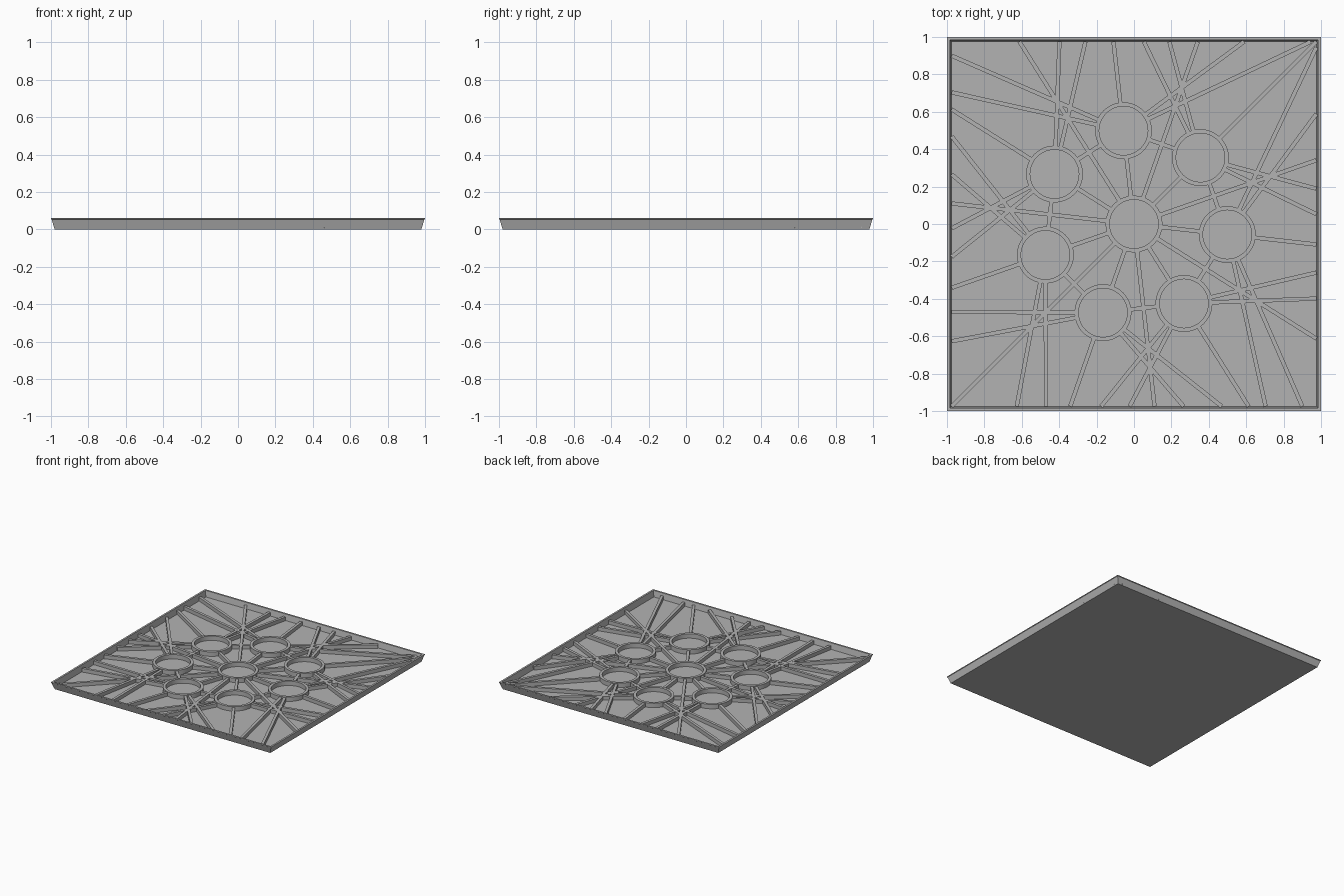
import bpy, bmesh
from math import cos, sin, radians, pi
from mathutils import Vector, Matrix

cube = bpy.data.objects.get("Cube")
if cube:
    bpy.data.objects.remove(cube, do_unlink=True)

grey = bpy.data.materials.new("plain grey")
grey.use_nodes = True
COLOUR = (0.45, 0.45, 0.45, 1)
grey.diffuse_color = COLOUR
grey.node_tree.nodes["Principled BSDF"].inputs["Base Color"].default_value = COLOUR

FLOOR, RIB_TOP, RING_TOP, RIM = 0.012, 0.042, 0.048, 0.06
RING_IN, RING_OUT, RIB_W = 0.13, 0.152, 0.022
WALL = 0.975
COUNT = 7
STEP = 360 / COUNT


def finish(name, bm):
    bmesh.ops.recalc_face_normals(bm, faces=bm.faces)
    mesh = bpy.data.meshes.new(name)
    bm.to_mesh(mesh)
    bm.free()
    mesh.materials.append(grey)
    obj = bpy.data.objects.new(name, mesh)
    bpy.context.collection.objects.link(obj)
    return obj


def bridge(bm, a, b):
    n = len(a)
    for i in range(n):
        j = (i + 1) % n
        bm.faces.new((a[i], a[j], b[j], b[i]))


def direction(deg):
    return Vector((cos(radians(deg)), sin(radians(deg)), 0))


# Tray: square loops from the underside, over the rim, down to the floor
bm = bmesh.new()
loops = []
for half, z in ((0.98, 0), (0.997, 0.053), (1, 0.055), (1, RIM), (0.985, RIM), (0.975, FLOOR)):
    loops.append([bm.verts.new((half * sx, half * sy, z))
                  for sx, sy in ((-1, -1), (1, -1), (1, 1), (-1, 1))])
for a, b in zip(loops, loops[1:]):
    bridge(bm, a, b)
bm.faces.new(loops[0])
bm.faces.new(loops[-1])
finish("tray", bm)


# Ring collars
def ring(name, centre):
    bm = bmesh.new()
    n = 48
    rows = []
    for r, z in ((RING_OUT, FLOOR - 0.004), (RING_OUT, RING_TOP),
                 (RING_IN, RING_TOP), (RING_IN, FLOOR - 0.004)):
        rows.append([bm.verts.new((centre.x + r * cos(2 * pi * i / n),
                                   centre.y + r * sin(2 * pi * i / n), z)) for i in range(n)])
    for k in range(4):
        bridge(bm, rows[k], rows[(k + 1) % 4])
    obj = finish(name, bm)
    bpy.context.view_layer.objects.active = obj
    bpy.ops.object.select_all(action='DESELECT')
    obj.select_set(True)
    bpy.ops.object.shade_smooth_by_angle(angle=radians(35))


middle = Vector((0, 0, 0))
angles = [45 + STEP * k for k in range(COUNT)]
centres = [direction(a) * 0.502 for a in angles]
ring("centre_ring", middle)
for k, c in enumerate(centres):
    ring(f"outer_ring_{k + 1}", c)


# Ribs: thin upright bars on the floor
def add_rib(bm, start, end):
    span = end - start
    mid = (start + end) / 2
    mid.z = (FLOOR - 0.004 + RIB_TOP) / 2
    turn = span.to_track_quat('X', 'Z').to_matrix().to_4x4()
    size = Matrix.Diagonal((span.length, RIB_W, RIB_TOP - FLOOR + 0.004, 1))
    bmesh.ops.create_cube(bm, size=1, matrix=Matrix.Translation(mid) @ turn @ size)


def rib_to_wall(bm, centre, deg):
    d = direction(deg)
    reach = min((WALL - (c if v > 0 else -c)) / abs(v)
                for c, v in ((centre.x, d.x), (centre.y, d.y)) if abs(v) > 1e-6)
    add_rib(bm, centre + d * (RING_OUT - 0.008), centre + d * reach)


def rib_between(bm, a, b):
    d = (b - a).normalized() * (RING_OUT - 0.008)
    add_rib(bm, a + d, b - d)


links, rays, fans = bmesh.new(), bmesh.new(), bmesh.new()
for k, (a, c) in enumerate(zip(angles, centres)):
    rib_between(links, middle, c)
    rib_between(links, c, centres[(k + 1) % COUNT])
    rib_to_wall(rays, middle, a + STEP / 2)
    for spread in (0, 60, -60, 71, -71):
        rib_to_wall(fans, c, a + spread)
finish("linking_ribs", links)
finish("centre_ribs", rays)
finish("fan_ribs", fans)
